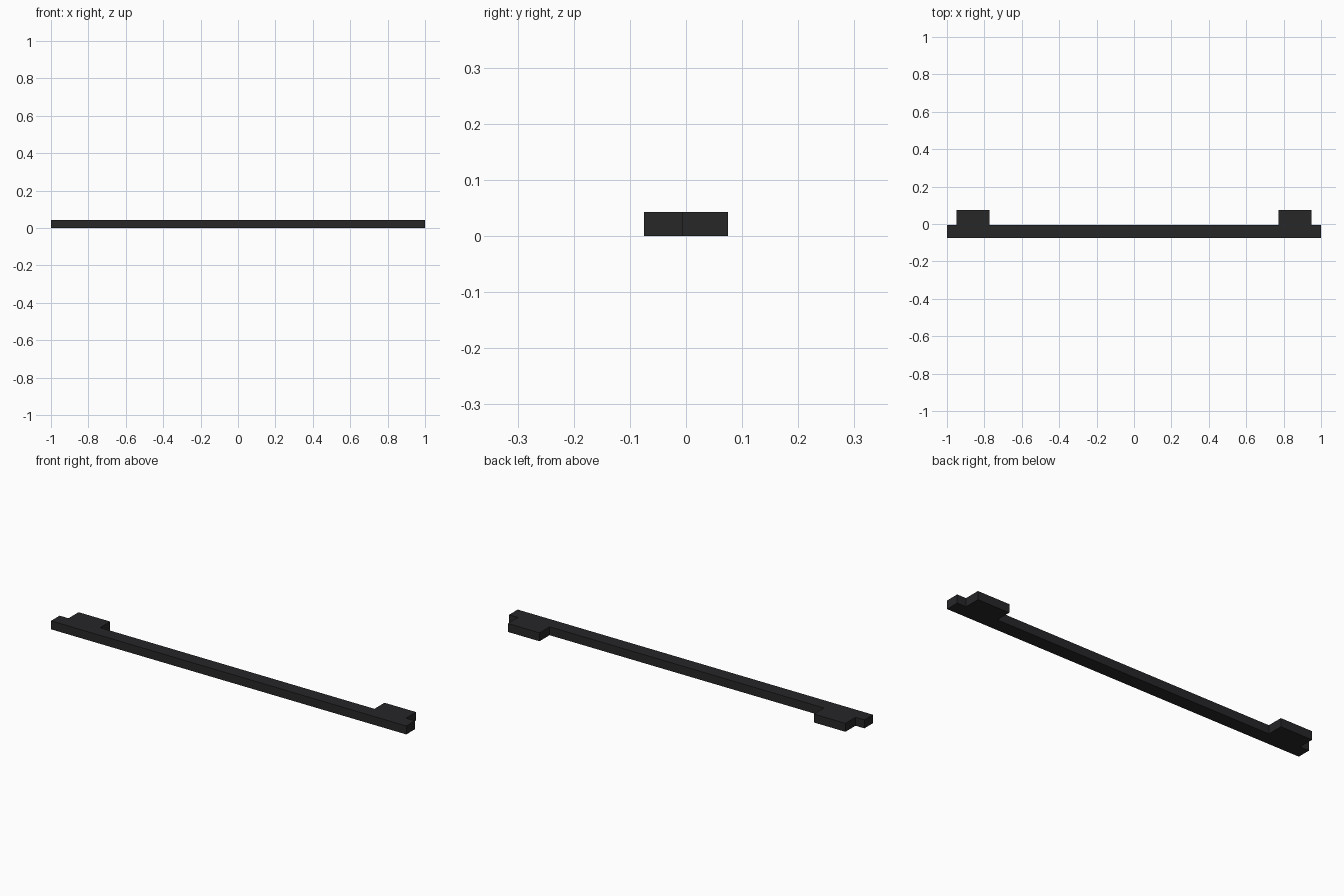
import bpy

if "Cube" in bpy.data.objects:
    bpy.data.objects.remove(bpy.data.objects["Cube"])

# near-black plastic
mat = bpy.data.materials.new("black")
mat.diffuse_color = (0.02, 0.02, 0.022, 1)
mat.use_nodes = True
mat.node_tree.nodes["Principled BSDF"].inputs["Base Color"].default_value = mat.diffuse_color

HEIGHT = 0.043
SPLIT_Y = -0.006


def box(name, x0, x1, y0, y1):
    bpy.ops.mesh.primitive_cube_add(
        size=1, location=((x0 + x1) / 2, (y0 + y1) / 2, HEIGHT / 2))
    ob = bpy.context.object
    ob.name = name
    ob.scale = (x1 - x0, y1 - y0, HEIGHT)
    bpy.ops.object.transform_apply(location=False, rotation=False, scale=True)
    ob.data.materials.append(mat)
    return ob


# long front bar
box("bar", -1, 1, -0.075, SPLIT_Y)

# mounting blocks behind each end
box("left_mount", -0.95, -0.772, SPLIT_Y, 0.075)
box("right_mount", 0.772, 0.95, SPLIT_Y, 0.075)
